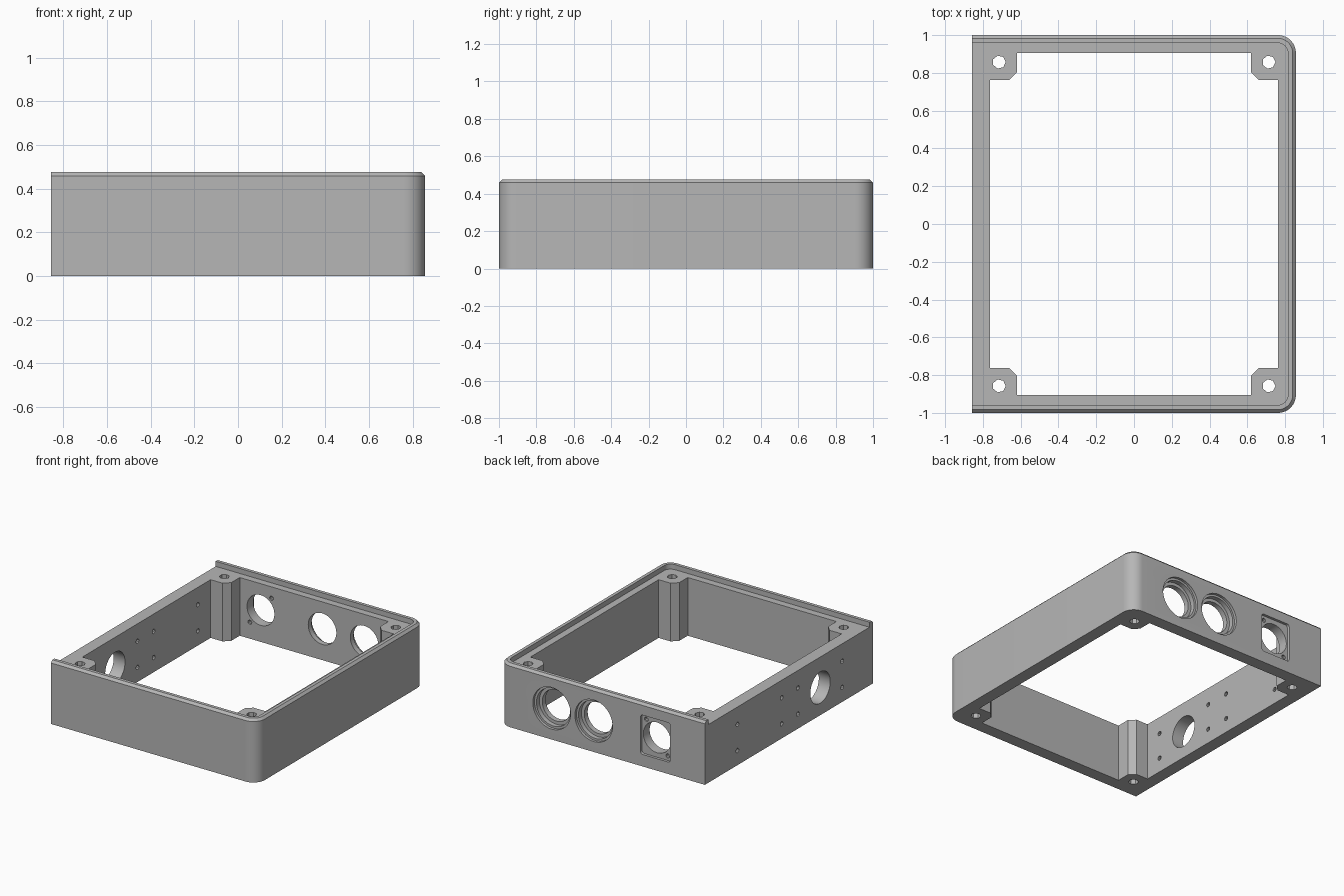
import bpy
import bmesh
import math

if "Cube" in bpy.data.objects:
    bpy.data.objects.remove(bpy.data.objects["Cube"])

HX, HY, H = 0.857, 1.0, 0.476      # half width, half depth, height
WALL, LIP, LEDGE = 0.095, 0.042, 0.438

grey = bpy.data.materials.new("grey plastic")
grey.diffuse_color = (0.47, 0.47, 0.47, 1)
grey.use_nodes = True
grey.node_tree.nodes["Principled BSDF"].inputs["Base Color"].default_value = grey.diffuse_color


# Axis mappings: profile (u, v) extruded along w
def along_z(u, v, w):
    return (u, v, w)


def along_y(u, v, w):
    return (u, w, v)


def along_x(u, v, w):
    return (w, u, v)


def loft(name, sections, place=along_z):
    """Solid through a list of (outline, level) sections."""
    bm = bmesh.new()
    rings = [[bm.verts.new(place(u, v, w)) for u, v in pts] for pts, w in sections]
    for a, b in zip(rings, rings[1:]):
        for i in range(len(a)):
            j = (i + 1) % len(a)
            bm.faces.new((a[i], a[j], b[j], b[i]))
    bm.faces.new(rings[0][::-1])
    bm.faces.new(rings[-1])
    bmesh.ops.recalc_face_normals(bm, faces=bm.faces[:])
    mesh = bpy.data.meshes.new(name)
    bm.to_mesh(mesh)
    bm.free()
    obj = bpy.data.objects.new(name, mesh)
    bpy.context.collection.objects.link(obj)
    mesh.materials.append(grey)
    return obj


def arc(cx, cy, r, start, end, n):
    return [(cx + r * math.cos(math.radians(start + (end - start) * i / n)),
             cy + r * math.sin(math.radians(start + (end - start) * i / n)))
            for i in range(n + 1)]


def circle(cx, cy, r, n=48):
    return arc(cx, cy, r, 0, 360, n)[:-1]


def rounded_rect(cx, cy, hw, hh, r):
    pts = []
    for k, (sx, sy) in enumerate([(1, 1), (-1, 1), (-1, -1), (1, -1)]):
        pts += arc(cx + sx * (hw - r), cy + sy * (hh - r), r, 90 * k, 90 * k + 90, 5)
    return pts


def outline(inset, left=-HX, radius=0.095):
    """Plan shape: square on the left, rounded on the right."""
    r = radius - inset
    cx, cy = HX - radius, HY - radius
    return ([(left, -HY + inset)] + arc(cx, -cy, r, -90, 0, 12)
            + arc(cx, cy, r, 0, 90, 12) + [(left, HY - inset)])


# Outer block with a chamfered top rim
frame = loft("enclosure_frame", [(outline(0), 0), (outline(0), H - 0.017),
                                 (outline(0.017), H)])
cutters = []


def cut(pts, a, b, place=along_z):
    cutters.append(loft("cutter", [(pts, a), (pts, b)], place))


# Lid ledge inside the rim, open to the left
cut(outline(LIP, left=-1.1), LEDGE, 0.7)

# Through opening that leaves chamfered corner posts
ix, iy, post, ch = HX - WALL, HY - WALL, 0.143, 0.043
quarter = [(ix, iy - post), (ix - post + ch, iy - post),
           (ix - post, iy - post + ch), (ix - post, iy)]
opening = (quarter + [(-x, y) for x, y in quarter[::-1]]
           + [(-x, -y) for x, y in quarter] + [(x, -y) for x, y in quarter[::-1]])
cut(opening, -0.2, 0.8)

# Screw holes in the posts
for sx in (-1, 1):
    for sy in (-1, 1):
        cut(circle(sx * 0.714, sy * 0.857, 0.035, 7), -0.2, 0.8)

# Two stepped round sockets in the back wall
for x in (0.418, 0.068):
    cut(circle(x, 0.235, 0.157), 0.98, 1.1, along_y)
    cut(circle(x, 0.235, 0.141), 0.945, 1.1, along_y)
    cut(circle(x, 0.235, 0.117), 0.85, 1.1, along_y)

# Recessed rectangular socket with two diagonal screw holes
cx, cz = -0.445, 0.238
cut(rounded_rect(cx, cz, 0.124, 0.148, 0.02), 0.98, 1.1, along_y)
cut(circle(cx, cz, 0.114), 0.85, 1.1, along_y)
for s in (-1, 1):
    cut(circle(cx + s * 0.09, cz + s * 0.114, 0.016, 10), 0.85, 1.1, along_y)

# Left wall: cable hole and two groups of four screw holes
cut(circle(-0.373, 0.208, 0.118), -1.0, -0.72, along_x)
for y in (0.612, 0.086, -0.107, -0.633):
    for z in (0.11, 0.307):
        cut(circle(y, z, 0.017, 10), -1.0, -0.72, along_x)

# Apply all cuts, then discard the cutters
bpy.context.view_layer.objects.active = frame
for c in cutters:
    mod = frame.modifiers.new("cut", 'BOOLEAN')
    mod.operation = 'DIFFERENCE'
    mod.solver = 'EXACT'
    mod.object = c
    bpy.ops.object.modifier_apply(modifier=mod.name)
for c in cutters:
    bpy.data.objects.remove(c, do_unlink=True)

bpy.ops.object.select_all(action='DESELECT')
frame.select_set(True)
bpy.ops.object.shade_smooth_by_angle(angle=math.radians(25))
